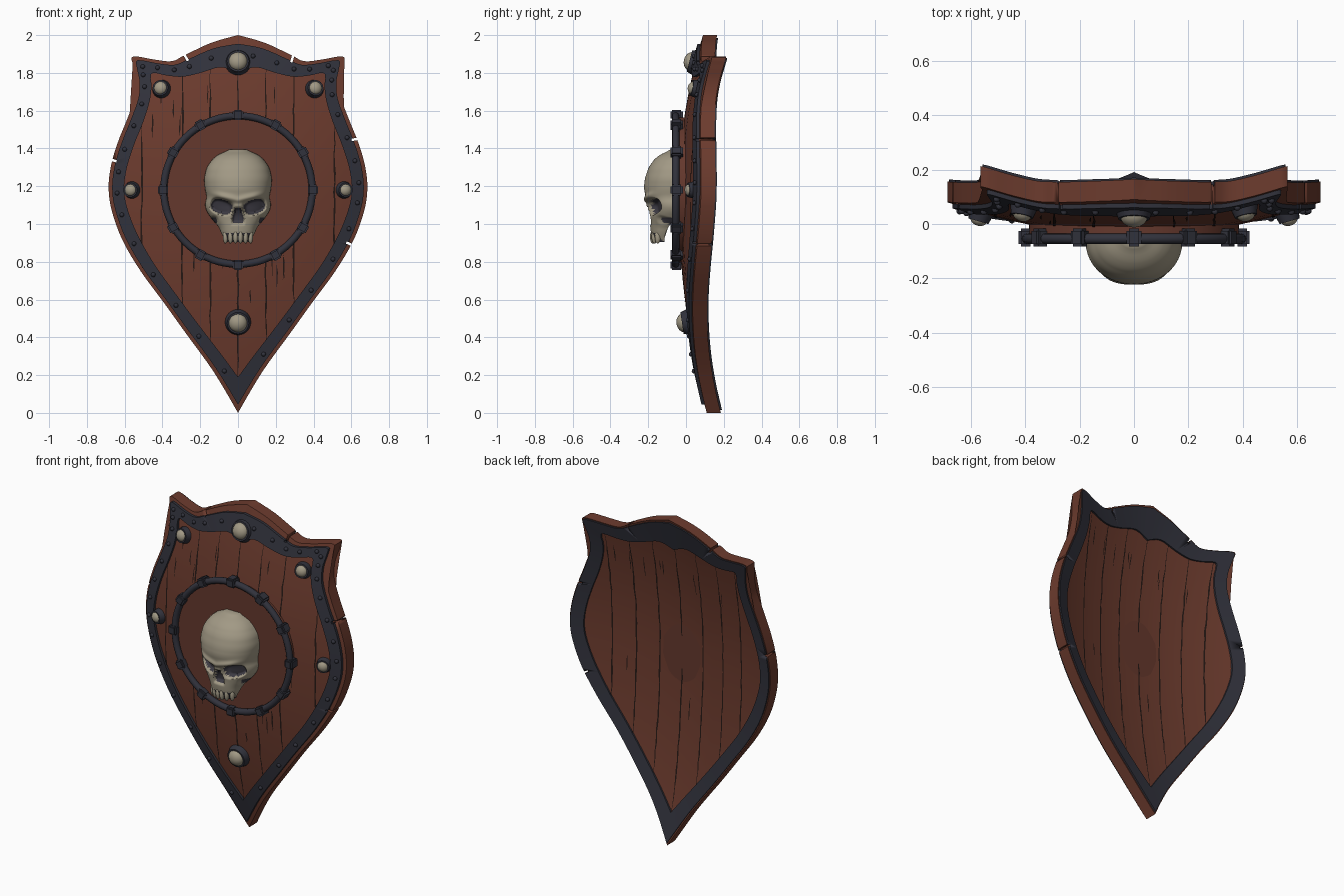
import bpy, bmesh, math, random
from mathutils import Vector, Matrix

if "Cube" in bpy.data.objects:
    bpy.data.objects.remove(bpy.data.objects["Cube"])
random.seed(4)

def mat(name, r, g, b):
    m = bpy.data.materials.new(name)
    m.diffuse_color = (r, g, b, 1)
    m.use_nodes = True
    m.node_tree.nodes["Principled BSDF"].inputs["Base Color"].default_value = m.diffuse_color
    return m
WOOD = mat("red brown wood", 0.150, 0.044, 0.027)
DISC = mat("disc wood", 0.130, 0.040, 0.026)
METAL = mat("dark iron", 0.031, 0.032, 0.045)
BONE = mat("bone", 0.36, 0.32, 0.235)
DARK = mat("dark crack", 0.018, 0.009, 0.007)
SOCKET = mat("socket shadow", 0.045, 0.042, 0.055)
T = 0.075        # board thickness
RC = 1.18        # ring centre height

def surf(x, z):  # dished front surface of the board
    d = z - 1.15
    return -0.04 + 0.255 * x * x + (0.18 if d > 0 else 0.113) * d * d

def finish(name, bm, mats, angle=40):
    bmesh.ops.recalc_face_normals(bm, faces=bm.faces)
    me = bpy.data.meshes.new(name)
    bm.to_mesh(me)
    bm.free()
    for m in mats:
        me.materials.append(m)
    o = bpy.data.objects.new(name, me)
    bpy.context.collection.objects.link(o)
    bpy.ops.object.select_all(action='DESELECT')
    o.select_set(True)
    bpy.context.view_layer.objects.active = o
    bpy.ops.object.shade_smooth_by_angle(angle=math.radians(angle))
    return o

def smooth(pts, n=4):  # Catmull-Rom through half an outline
    p = [Vector(q) for q in pts]
    p = [p[0]] + p + [p[-1]]
    out = []
    for i in range(1, len(p) - 2):
        a, b, c, d = p[i - 1:i + 3]
        for k in range(n):
            t = k / n
            out.append(0.5 * (2 * b + (c - a) * t + (2 * a - 5 * b + 4 * c - d) * t * t
                              + (3 * b - a - 3 * c + d) * t ** 3))
    return out + [p[-1]]

def full(half):
    return half + [Vector((-v.x, v.y)) for v in half[-2:0:-1]]

# outer and inner outlines, right half, top to tip
outer = full(smooth([(0, 2), (.14, 1.96), (.28, 1.895), (.35, 1.862), (.44, 1.87), (.555, 1.887),
    (.556, 1.84), (.54, 1.76), (.545, 1.67), (.585, 1.56), (.637, 1.43), (.672, 1.31), (.685, 1.19),
    (.668, 1.07), (.612, .915), (.515, .75), (.39, .58), (.275, .42), (.127, .215), (0, 0)]))
inner = full(smooth([(0, 1.80), (.09, 1.83), (.2, 1.80), (.29, 1.78), (.37, 1.785), (.45, 1.80),
    (.462, 1.77), (.458, 1.73), (.468, 1.65), (.502, 1.54), (.55, 1.42), (.588, 1.3), (.603, 1.19),
    (.588, 1.09), (.535, .95), (.445, .79), (.33, .63), (.215, .475), (.085, .305), (0, .19)]))

# wooden board
bm = bmesh.new()
f = bm.faces.new([bm.verts.new((v.x, 0, v.y)) for v in outer])
bmesh.ops.triangulate(bm, faces=[f])
for axis, lo, n in ((0, -0.6, 13), (2, 0.1, 19)):
    for i in range(n):
        co, no = [0, 0, 0], [0, 0, 0]
        co[axis], no[axis] = lo + 0.1 * i + 0.0013, 1
        bmesh.ops.bisect_plane(bm, geom=bm.verts[:] + bm.edges[:] + bm.faces[:], dist=1e-5,
                               plane_co=co, plane_no=no)
for v in bm.verts:
    v.co.y = surf(v.co.x, v.co.z)
ext = bmesh.ops.extrude_face_region(bm, geom=bm.faces[:], use_keep_orig=True)
for g in ext["geom"]:
    if isinstance(g, bmesh.types.BMVert):
        g.co.y += T
board = finish("board", bm, [WOOD])

# iron rim bands, front and back
def band(name, inset, y0, y1):
    bm = bmesh.new()
    edge = [a.lerp(b, inset) for a, b in zip(outer, inner)]
    loops = [[bm.verts.new((v.x, surf(v.x, v.y) + dy, v.y)) for v in lp]
             for lp, dy in ((edge, y0), (inner, y0), (inner, y1), (edge, y1))]
    n = len(edge)
    for k in range(4):
        a, b = loops[k], loops[(k + 1) % 4]
        for i in range(n):
            bm.faces.new((a[i], a[(i + 1) % n], b[(i + 1) % n], b[i]))
    return finish(name, bm, [METAL])
bands = [band("front_rim", 0.23, -0.016, 0.01), band("back_rim", 0.08, T - 0.01, T + 0.01)]

# chipped notches in the edge
bm = bmesh.new()
for x, z, a in ((.29, 1.885, 75), (-.28, 1.89, 120), (-.672, 1.34, 165), (.63, 1.45, 10), (.6, .89, -25)):
    bmesh.ops.create_cube(bm, size=1, matrix=Matrix.Translation((x, 0.1, z))
        @ Matrix.Rotation(-math.radians(a), 4, 'Y') @ Matrix.Diagonal((.06, .5, .013, 1)))
cutter = finish("notch_cutter", bm, [WOOD])
cutter.hide_render = True
for o in [board] + bands:
    m = o.modifiers.new("notches", 'BOOLEAN')
    m.object, m.operation, m.solver = cutter, 'DIFFERENCE', 'EXACT'
    bpy.context.view_layer.objects.active = o
    bpy.ops.object.modifier_apply(modifier=m.name)
bpy.data.objects.remove(cutter)

# plank seams and cracks: thin tapered strips on the board
def strip(bm, x, z0, z1, w, off, wob=0.003):
    n = max(3, int((z1 - z0) / 0.05))
    prev = None
    for i in range(n + 1):
        t = i / n
        z = z0 + (z1 - z0) * t
        h = w * (0.15 + 0.85 * min(1, 6 * t, 6 * (1 - t))) * random.uniform(0.5, 1)
        c = x + random.uniform(-wob, wob)
        row = [bm.verts.new((q, surf(q, z) + off, z)) for q in (c - h, c + h)]
        if prev:
            bm.faces.new((prev[0], prev[1], row[1], row[0]))
        prev = row
for name, off, xs, cracks in (("front_seams", -0.003, (0, .147, .295, .51), 16),
                              ("back_seams", T + 0.003, (0, .147, .295, .44), 10)):
    bm = bmesh.new()
    for x in xs:
        for s in ((1, -1) if x else (1,)):
            top = 1.88 - 0.1 * x if x < 0.5 else 1.52
            strip(bm, s * x, 0.13 + 1.25 * x, top, 0.0055, off)
    for i in range(cracks):
        x = random.uniform(-.47, .47)
        z = random.choice((random.uniform(.45 + abs(x), .8 + abs(x) * .6), random.uniform(1.45, 1.65)))
        strip(bm, x, z, z + random.uniform(.06, .16), 0.004, off)
    finish(name, bm, [DARK])

# raised centre disc
bm = bmesh.new()
bmesh.ops.create_cone(bm, cap_ends=True, segments=64, radius1=.385, radius2=.385, depth=.085,
    matrix=Matrix.Translation((0, -0.003, RC)) @ Matrix.Rotation(math.pi / 2, 4, 'X'))
finish("centre_disc", bm, [DISC])

# iron ring with twelve clamps
bpy.ops.mesh.primitive_torus_add(major_segments=72, minor_segments=12, major_radius=.393, minor_radius=.019,
    location=(0, -0.054, RC), rotation=(math.pi / 2, 0, 0))
ring = bpy.context.object
ring.name = "ring"
ring.data.materials.append(METAL)
bpy.ops.object.shade_smooth()
bm = bmesh.new()
for i in range(12):
    bmesh.ops.create_cube(bm, size=1, matrix=Matrix.Translation((0, 0, RC))
        @ Matrix.Rotation(math.radians(30 * i), 4, 'Y') @ Matrix.Translation((0, -0.05, .397))
        @ Matrix.Diagonal((.056, .066, .054, 1)))
bmesh.ops.bevel(bm, geom=bm.edges[:], offset=.009, segments=2, affect='EDGES')
finish("ring_clamps", bm, [METAL])

# bone studs in iron cups, and small rivets along the rim
def seat(x, z, lift=0):
    e = 1e-3
    n = Vector(((surf(x + e, z) - surf(x - e, z)) / (2 * e), -1,
                (surf(x, z + e) - surf(x, z - e)) / (2 * e))).normalized()
    return (Matrix.Translation(Vector((x, surf(x, z), z)) + n * lift)
            @ Vector((0, 0, 1)).rotation_difference(n).to_matrix().to_4x4())
domes, cups, rivets = bmesh.new(), bmesh.new(), bmesh.new()
for x, z, r in ((0, 1.855, .05), (0, .48, .05), (.405, 1.715, .036), (-.405, 1.715, .036),
                (.562, 1.18, .033), (-.562, 1.18, .033)):
    bmesh.ops.create_uvsphere(domes, u_segments=20, v_segments=12, radius=r,
                              matrix=seat(x, z, .022) @ Matrix.Diagonal((1, 1, .8, 1)))
    bmesh.ops.create_cone(cups, cap_ends=True, segments=24, radius1=r * 1.42, radius2=r * 1.15, depth=.04,
                          matrix=seat(x, z, .012))
mid = [a.lerp(b, .6) for a, b in zip(outer, inner)]
for i in range(3, len(mid), 4):
    v = mid[i]
    if abs(v.x) > .04:
        bmesh.ops.create_uvsphere(rivets, u_segments=10, v_segments=6, radius=.0125, matrix=seat(v.x, v.y, .016))
finish("stud_domes", domes, [BONE], 60)
finish("stud_cups", cups, [METAL])
finish("rivets", rivets, [METAL], 60)

# skull: rows of (height, half width, back y, depth), with carved sockets
rows = [(.905, .066, -.115, .055), (.95, .088, -.11, .075), (.99, .105, -.09, .10), (1.02, .135, -.065, .125),
        (1.07, .168, -.05, .145), (1.105, .176, -.05, .147), (1.14, .165, -.045, .168), (1.19, .176, -.04, .183),
        (1.24, .180, -.04, .178), (1.30, .166, -.04, .158), (1.35, .130, -.04, .122), (1.38, .085, -.04, .075),
        (1.395, .03, -.04, .03)]
def profile(z, k):
    for a, b in zip(rows, rows[1:]):
        if z <= b[0]:
            t = (z - a[0]) / (b[0] - a[0])
            return a[k] + (b[k] - a[k]) * t
    return rows[-1][k]
def soft(d, lo, hi):
    t = max(0, min(1, (hi - d) / (hi - lo)))
    return t * t * (3 - 2 * t)
def hollow(x, z):
    ax = abs(x)
    u, w = ax - .087, z - 1.092
    u, w = u * .96 + w * .28, w * .96 - u * .28      # angry tilt of the eye sockets
    eye = soft((abs(u / .062) ** 2.6 + abs(w / .041) ** 2.6) ** (1 / 2.6), .7, 1.1)
    nw = .034 - .3 * max(0, z - 1.03)
    nose = soft(max(ax / max(nw, .004), abs(z - 1.045) / .047), .6, 1.1)
    cheek = soft(math.hypot((ax - .128) / .026, (z - 1.015) / .03), .5, 1.1)
    return eye, nose, cheek
bm = bmesh.new()
NZ, NX = 84, 72
grid = []
for j in range(NZ + 1):
    z = .905 + .49 * j / NZ
    w, b, d = (sum(profile(max(.905, min(1.395, z + q)), k) for q in (-.012, 0, .012)) / 3 for k in (1, 2, 3))
    row = []
    for i in range(NX + 1):
        a = math.pi * (i / NX - .5)
        x = w * math.sin(a)
        e, n, c = hollow(x, z)
        brow = .014 * math.exp(-((z - 1.125 - .25 * abs(x)) / .016) ** 2) * soft(abs(x), .08, .17)
        nasal = .014 * math.exp(-(x / .03) ** 2 - ((z - 1.085) / .025) ** 2)
        y = b - d * max(0, math.cos(a)) ** .8 - brow - nasal + .045 * e + .03 * n + .02 * c
        row.append(bm.verts.new((x, min(y, b), z)))
    grid.append(row)
for j in range(NZ):
    for i in range(NX):
        f = bm.faces.new((grid[j][i], grid[j][i + 1], grid[j + 1][i + 1], grid[j + 1][i]))
        c = f.calc_center_median()
        h = hollow(c.x, c.z)
        gap = c.z < .95 and abs(c.x) < .07
        f.material_index = 1 if max(h[0], h[1]) > .5 or h[2] > .75 or gap else 0
bm.faces.new(grid[0])
bm.faces.new(grid[-1])
bm.faces.new([r[0] for r in grid] + [r[-1] for r in reversed(grid)])
finish("skull", bm, [BONE, SOCKET], 60)

# upper teeth
bm = bmesh.new()
for i in range(6):
    x = (i - 2.5) * .0265
    bmesh.ops.create_uvsphere(bm, u_segments=12, v_segments=8, radius=1,
        matrix=Matrix.Translation((x, -.176 + 6 * x * x, .932)) @ Matrix.Diagonal((.0135, .016, .036, 1)))
finish("teeth", bm, [BONE], 60)
